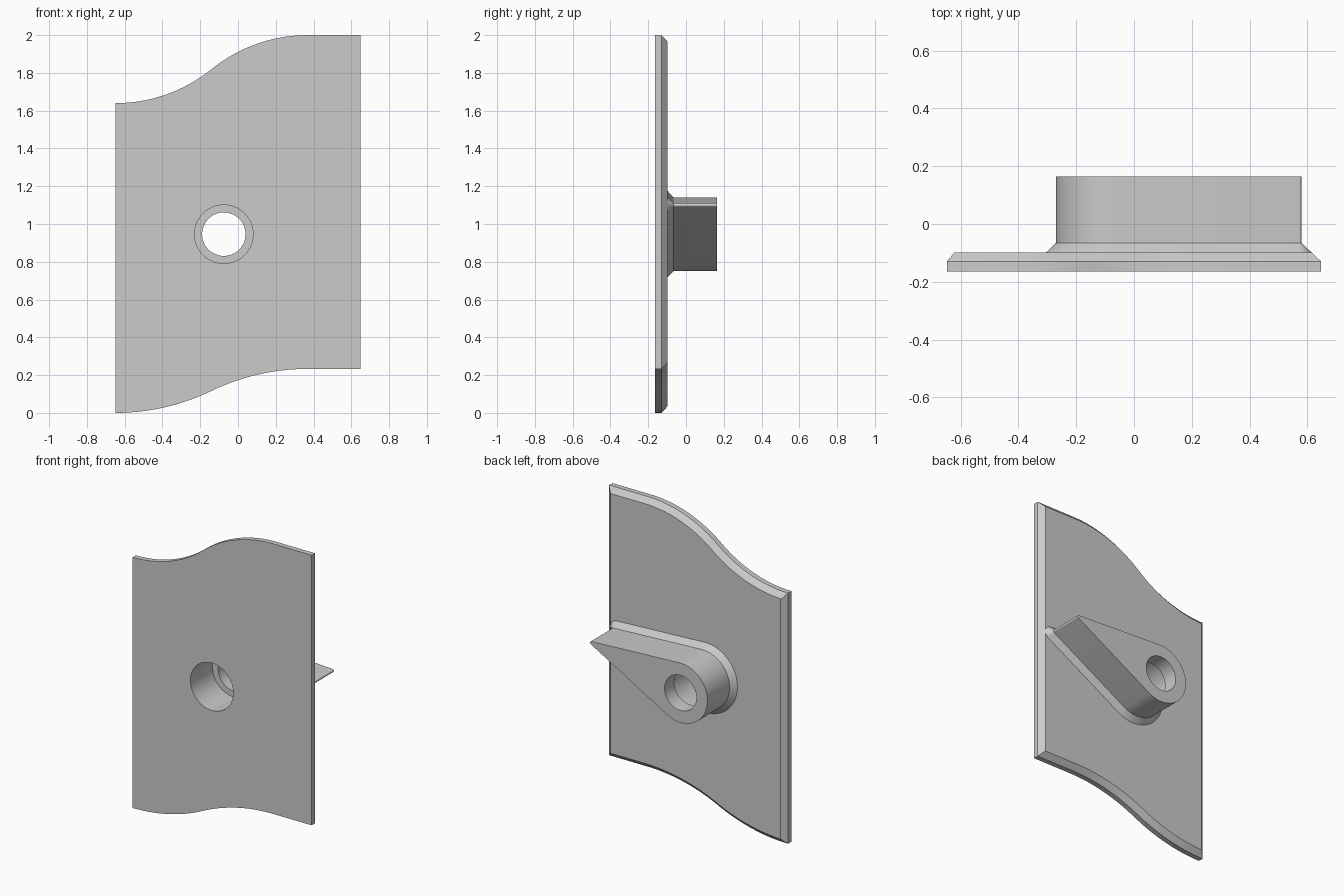
import bpy, bmesh
from math import sin, cos, pi, sqrt, atan2, acos, hypot, radians
from mathutils import Vector

cube = bpy.data.objects.get("Cube")
if cube:
    bpy.data.objects.remove(cube, do_unlink=True)

GREY = (0.6, 0.6, 0.6, 1)
grey = bpy.data.materials.new("plain grey")
grey.use_nodes = True
grey.diffuse_color = GREY
grey.node_tree.nodes["Principled BSDF"].inputs["Base Color"].default_value = GREY

# Depth levels, front to back
FRONT, EDGE, BACK, FLARE, LIP, END = -0.164, -0.13, -0.098, -0.065, 0.065, 0.164
CHAMFER = 0.034
HUB = (-0.075, 0.946)
TIP = (0.57, 1.10)


def skin(bm, rings):
    """Bridge (y, outline) rings and return their vertex loops."""
    loops = [[bm.verts.new((x, y, z)) for x, z in pts] for y, pts in rings]
    for a, b in zip(loops, loops[1:]):
        for i in range(len(a)):
            bm.faces.new((a[i - 1], a[i], b[i], b[i - 1]))
    return loops


def rim(bm, loop):
    """Edges around one vertex loop."""
    return [bm.edges.get((loop[i - 1], loop[i])) for i in range(len(loop))]


def bored_solid(name, outer, bore):
    """Solid with a hole; both ring lists run front to back."""
    bm = bmesh.new()
    shell, hole = skin(bm, outer), skin(bm, bore)
    for end, direction in ((0, -1), (-1, 1)):
        bmesh.ops.triangle_fill(bm, use_beauty=True, normal=(0, direction, 0),
                                edges=rim(bm, shell[end]) + rim(bm, hole[end]))
    bmesh.ops.recalc_face_normals(bm, faces=bm.faces)
    if bm.calc_volume(signed=True) < 0:
        bmesh.ops.reverse_faces(bm, faces=bm.faces)
    mesh = bpy.data.meshes.new(name)
    bm.to_mesh(mesh)
    bm.free()
    mesh.materials.append(grey)
    obj = bpy.data.objects.new(name, mesh)
    bpy.context.collection.objects.link(obj)
    bpy.ops.object.select_all(action='DESELECT')
    obj.select_set(True)
    bpy.context.view_layer.objects.active = obj
    bpy.ops.object.shade_smooth_by_angle(angle=radians(25))


def arc(centre, radius, start, end, steps):
    return [(centre[0] + radius * cos(start + (end - start) * i / steps),
             centre[1] + radius * sin(start + (end - start) * i / steps))
            for i in range(steps + 1)]


def wave(low, high, steps=20):
    """Two tangent arcs rising from low to high, then a straight run."""
    x0, xm, x1 = -0.648, -0.14, 0.37
    zm = (low + high) / 2
    pts = []
    for base, start, sign in ((low, x0, 1), (high, x1, -1)):
        dx, dz = xm - start, abs(zm - base)
        r = (dx * dx + dz * dz) / (2 * dz)
        half = []
        for i in range(steps + 1):
            t = dx * i / steps
            half.append((start + t, base + sign * (r - sqrt(r * r - t * t))))
        pts += half if sign > 0 else half[-2::-1]
    return pts + [(0.648, high)]


def inset(pts, dist):
    """Mitred inward offset of a counter-clockwise outline."""
    out = []
    for i, p in enumerate(pts):
        a, b, c = Vector(pts[i - 1]), Vector(p), Vector(pts[(i + 1) % len(pts)])
        d1, d2 = (b - a).normalized(), (c - b).normalized()
        n1, n2 = Vector((-d1.y, d1.x)), Vector((-d2.y, d2.x))
        out.append(tuple(b + (n1 + n2) * dist / (1 + n1.dot(n2))))
    return out


def teardrop(grow):
    """Large hub circle joined by tangents to a tiny tip circle."""
    big, small = 0.195 + grow, 0.01 + grow
    dx, dz = TIP[0] - HUB[0], TIP[1] - HUB[1]
    aim, spread = atan2(dz, dx), acos((big - small) / hypot(dx, dz))
    return (arc(HUB, big, aim + spread, aim + 2 * pi - spread, 48)
            + arc(TIP, small, aim - spread, aim + spread, 12))


# Stepped bore: wide from the front, narrow at the back lip
wide = arc(HUB, 0.155, 0, 2 * pi, 64)[:-1]
narrow = arc(HUB, 0.115, 0, 2 * pi, 64)[:-1]

# Wavy plate with a chamfered back rim
outline = wave(0.0, 0.233) + wave(1.64, 2.0)[::-1]
bored_solid("wavy_plate",
            [(FRONT, outline), (EDGE, outline), (BACK, inset(outline, CHAMFER))],
            [(FRONT, wide), (BACK, wide)])

# Pointed lever with a flared foot
bored_solid("pointed_lever",
            [(BACK, teardrop(CHAMFER)), (FLARE, teardrop(0)), (END, teardrop(0))],
            [(BACK, wide), (LIP, wide), (LIP, narrow), (END, narrow)])
